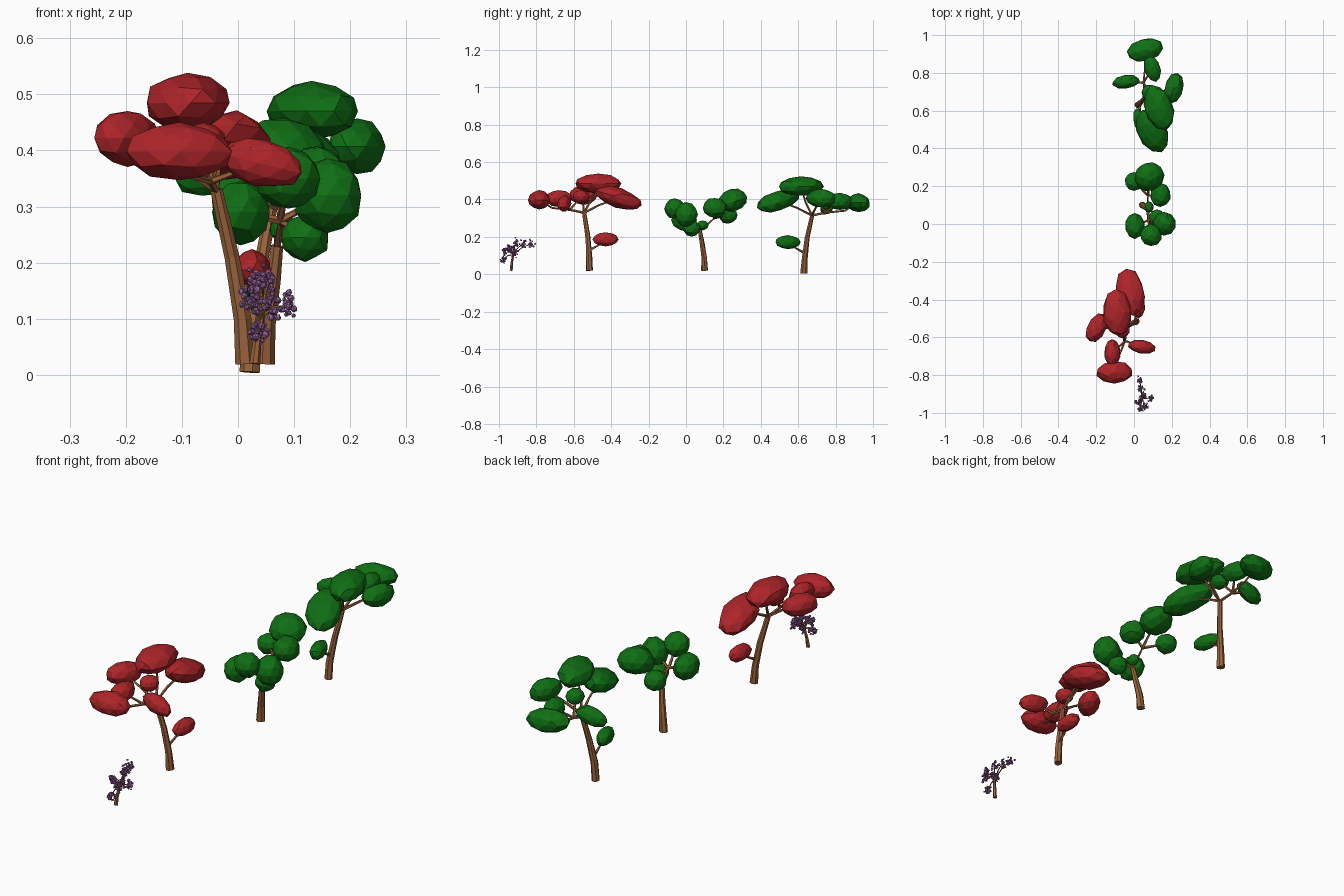
import bpy, bmesh, math, random
from mathutils import Matrix, Vector, Euler

random.seed(4)
if "Cube" in bpy.data.objects:
    bpy.data.objects.remove(bpy.data.objects["Cube"])


def material(name, rgb):
    m = bpy.data.materials.new(name)
    m.use_nodes = True
    m.diffuse_color = (*rgb, 1)
    bsdf = m.node_tree.nodes["Principled BSDF"]
    bsdf.inputs["Base Color"].default_value = (*rgb, 1)
    bsdf.inputs["Roughness"].default_value = 0.9
    return m


BARK = material("brown bark", (0.32, 0.125, 0.045))
RED = material("red leaves", (0.42, 0.018, 0.022))
GREEN = material("green leaves", (0.005, 0.16, 0.007))
MAUVE = material("mauve blossom", (0.31, 0.125, 0.34))


def finish(bm, name, mat, matrix):
    bmesh.ops.recalc_face_normals(bm, faces=bm.faces)
    me = bpy.data.meshes.new(name)
    bm.to_mesh(me)
    bm.free()
    me.materials.append(mat)
    ob = bpy.data.objects.new(name, me)
    ob.matrix_world = matrix
    bpy.context.collection.objects.link(ob)
    return ob


def limb(bm, points, r0, r1, sides=7):
    """Tapered faceted tube through the points."""
    pts = [Vector(p) for p in points]
    rings = []
    for i, p in enumerate(pts):
        d = pts[min(i + 1, len(pts) - 1)] - pts[max(i - 1, 0)]
        q = d.to_track_quat('Z', 'Y')
        r = r0 + (r1 - r0) * i / (len(pts) - 1)
        ring = []
        for k in range(sides):
            a = math.tau * k / sides
            s = r * random.uniform(0.88, 1.1)
            ring.append(bm.verts.new(p + q @ Vector((s * math.cos(a), s * math.sin(a), 0))))
        rings.append(ring)
    for a, b in zip(rings, rings[1:]):
        for k in range(sides):
            n = (k + 1) % sides
            bm.faces.new((a[k], a[n], b[n], b[k]))
    bm.faces.new(rings[0])
    bm.faces.new(rings[-1])


def blob(bm, centre, radii, tilt=(0, 0, 0), detail=2, rough=0.05):
    """Faceted, slightly uneven ellipsoid."""
    m = Matrix.Translation(centre) @ Euler(tilt).to_matrix().to_4x4() @ Matrix.Diagonal((*radii, 1))
    new = bmesh.ops.create_icosphere(bm, subdivisions=detail, radius=1)["verts"]
    for v in new:
        v.co = m @ (v.co * random.uniform(1 - rough, 1 + rough))


def tree(name, leaf, matrix, trunk, branches, blobs, r0=0.019, r1=0.011):
    bm = bmesh.new()
    limb(bm, trunk, r0, r1)
    finish(bm, name + " trunk", BARK, matrix)
    bm = bmesh.new()
    for path in branches:
        limb(bm, path, 0.007, 0.004, 5)
    finish(bm, name + " branches", BARK, matrix)
    bm = bmesh.new()
    for b in blobs:
        blob(bm, *b)
    finish(bm, name + " foliage", leaf, matrix)


# Spreading tree, coordinates relative to its root
fork, node = (-0.052, -0.03, 0.31), (-0.062, -0.105, 0.325)
spread_trunk = [(0, 0, 0), (-0.006, -0.003, 0.08), (-0.025, -0.012, 0.19), fork]
spread_blobs = [
    ((-0.035, 0.155, 0.388), (0.076, 0.128, 0.052), (-0.3, 0, 0.15)),
    ((-0.103, 0.045, 0.465), (0.075, 0.127, 0.052), (0, 0, 0.05)),
    ((-0.210, -0.035, 0.402), (0.05, 0.082, 0.05), (0, 0, -0.5)),
    ((0.028, -0.135, 0.358), (0.075, 0.036, 0.042), (0, 0.25, -0.15)),
    ((-0.127, -0.165, 0.385), (0.043, 0.072, 0.045)),
    ((-0.117, -0.270, 0.378), (0.096, 0.06, 0.05)),
    ((-0.075, -0.045, 0.395), (0.04, 0.045, 0.034)),
    ((0.012, 0.085, 0.167), (0.034, 0.07, 0.036)),
]
spread_branches = [
    [fork, (-0.048, 0.05, 0.35), spread_blobs[0][0]],
    [fork, (-0.07, 0.01, 0.38), spread_blobs[1][0]],
    [fork, (-0.13, -0.035, 0.36), spread_blobs[2][0]],
    [fork, node, (-0.1, -0.2, 0.335), spread_blobs[5][0]],
    [node, spread_blobs[3][0]],
    [node, spread_blobs[4][0]],
    [node, spread_blobs[6][0]],
    [(-0.008, 0, 0.11), (0, 0.045, 0.135), spread_blobs[7][0]],
]
for name, leaf, root, turn in (("red tree", RED, (0.013, -0.515, 0.02), 0),
                               ("tall green tree", GREEN, (0.02, 0.63, 0.005), 196)):
    m = Matrix.Translation(root) @ Matrix.Rotation(math.radians(turn), 4, 'Z')
    tree(name, leaf, m, spread_trunk, spread_branches, spread_blobs)

# Middle tree with rounder clumps
crotch, front, back = (0.07, 0.075, 0.23), (0.075, 0.02, 0.275), (0.075, 0.15, 0.3)
clumps = [
    ((0.08, 0.25, 0.395), (0.08, 0.078, 0.06), (0.3, 0, 0.4)),
    ((0, 0.225, 0.315), (0.05, 0.05, 0.045)),
    ((0.14, 0.155, 0.355), (0.055, 0.065, 0.055)),
    ((0.005, -0.01, 0.29), (0.052, 0.068, 0.058)),
    ((0.09, -0.06, 0.35), (0.058, 0.058, 0.055)),
    ((0.16, 0, 0.32), (0.062, 0.062, 0.066)),
    ((0.12, 0.03, 0.245), (0.044, 0.048, 0.042)),
    ((0.08, 0.09, 0.262), (0.024, 0.03, 0.026)),
]
tree("middle green tree", GREEN, Matrix(),
     [(0.045, 0.1, 0.02), (0.05, 0.097, 0.09), (0.062, 0.085, 0.17), crotch],
     [[crotch, front], [crotch, back]]
     + [[back, c[0]] for c in clumps[:3]] + [[front, c[0]] for c in clumps[3:]], clumps)

# Small blossom shrub
tips = [(0.055, -0.91, 0.165), (0.032, -0.83, 0.163), (0.025, -0.945, 0.14), (0.034, -0.98, 0.078),
        (0.088, -0.925, 0.122), (0.06, -0.965, 0.13), (0.04, -0.87, 0.165), (0.045, -0.915, 0.112)]
stem_top = Vector((0.042, -0.925, 0.105))
bm = bmesh.new()
limb(bm, [(0.03, -0.935, 0.02), (0.034, -0.932, 0.06), stem_top], 0.009, 0.006, 6)
finish(bm, "shrub stem", BARK, Matrix())
bm = bmesh.new()
for t in tips:
    limb(bm, [stem_top, (stem_top + Vector(t)) / 2 + Vector((0, 0, 0.008)), t], 0.0035, 0.002, 5)
finish(bm, "shrub twigs", BARK, Matrix())
bm = bmesh.new()
for t in tips:
    for i in range(22):
        off = Vector((random.gauss(0, 0.008), random.gauss(0, 0.008), random.gauss(0, 0.011)))
        blob(bm, Vector(t) + off, [random.uniform(0.004, 0.007)] * 3, (i, i * 2, i * 3), 1, 0.15)
finish(bm, "shrub blossom", MAUVE, Matrix())
